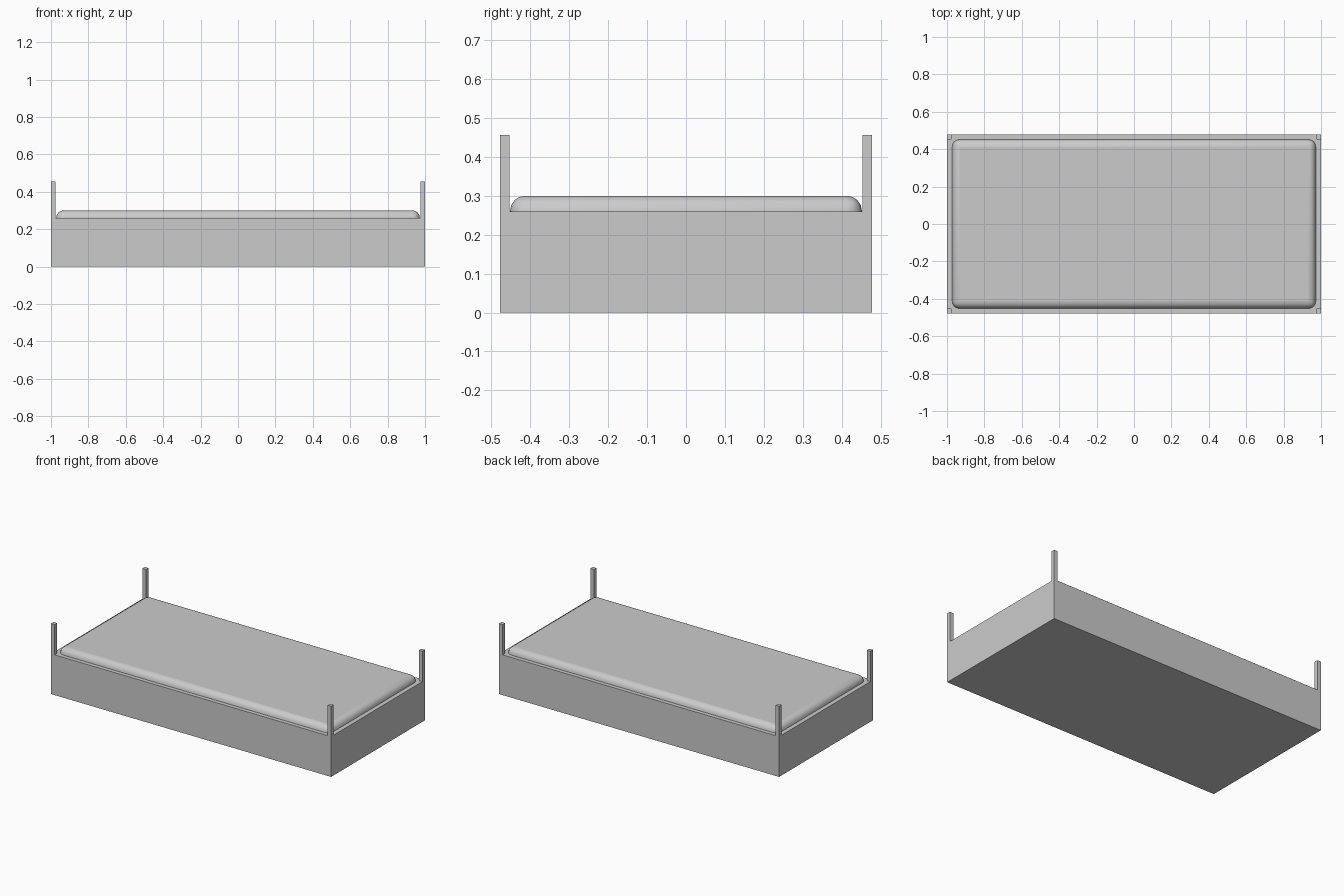
import bpy, bmesh

if "Cube" in bpy.data.objects:
    bpy.data.objects.remove(bpy.data.objects["Cube"])

X, Y = 1.0, 0.478      # half length and half width
T = 0.025              # board and post thickness
RIM, POST_TOP = 0.26, 0.456


def box(name, lo, hi):
    bm = bmesh.new()
    bmesh.ops.create_cube(bm, size=1)
    for v in bm.verts:
        v.co = [l + (c + 0.5) * (h - l) for c, l, h in zip(v.co, lo, hi)]
    me = bpy.data.meshes.new(name)
    bm.to_mesh(me)
    bm.free()
    ob = bpy.data.objects.new(name, me)
    bpy.context.collection.objects.link(ob)
    return ob


# Solid bed base
box("bed_base", (-X, -Y, 0), (X, Y, RIM))

# Four corner posts
for sx in (-1, 1):
    for sy in (-1, 1):
        cx, cy = sx * (X - T / 2), sy * (Y - T / 2)
        side = ("front" if sy < 0 else "back") + ("_left" if sx < 0 else "_right")
        box(side + "_post", (cx - T / 2, cy - T / 2, RIM), (cx + T / 2, cy + T / 2, POST_TOP))

# Mattress with rounded edges, its lower half sunk in the base
mattress = box("mattress", (-0.972, -0.452, 0.22), (0.972, 0.452, 0.30))
bevel = mattress.modifiers.new("rounded_edges", 'BEVEL')
bevel.width = 0.039
bevel.segments = 4
bpy.context.view_layer.objects.active = mattress
mattress.select_set(True)
bpy.ops.object.shade_smooth_by_angle()
